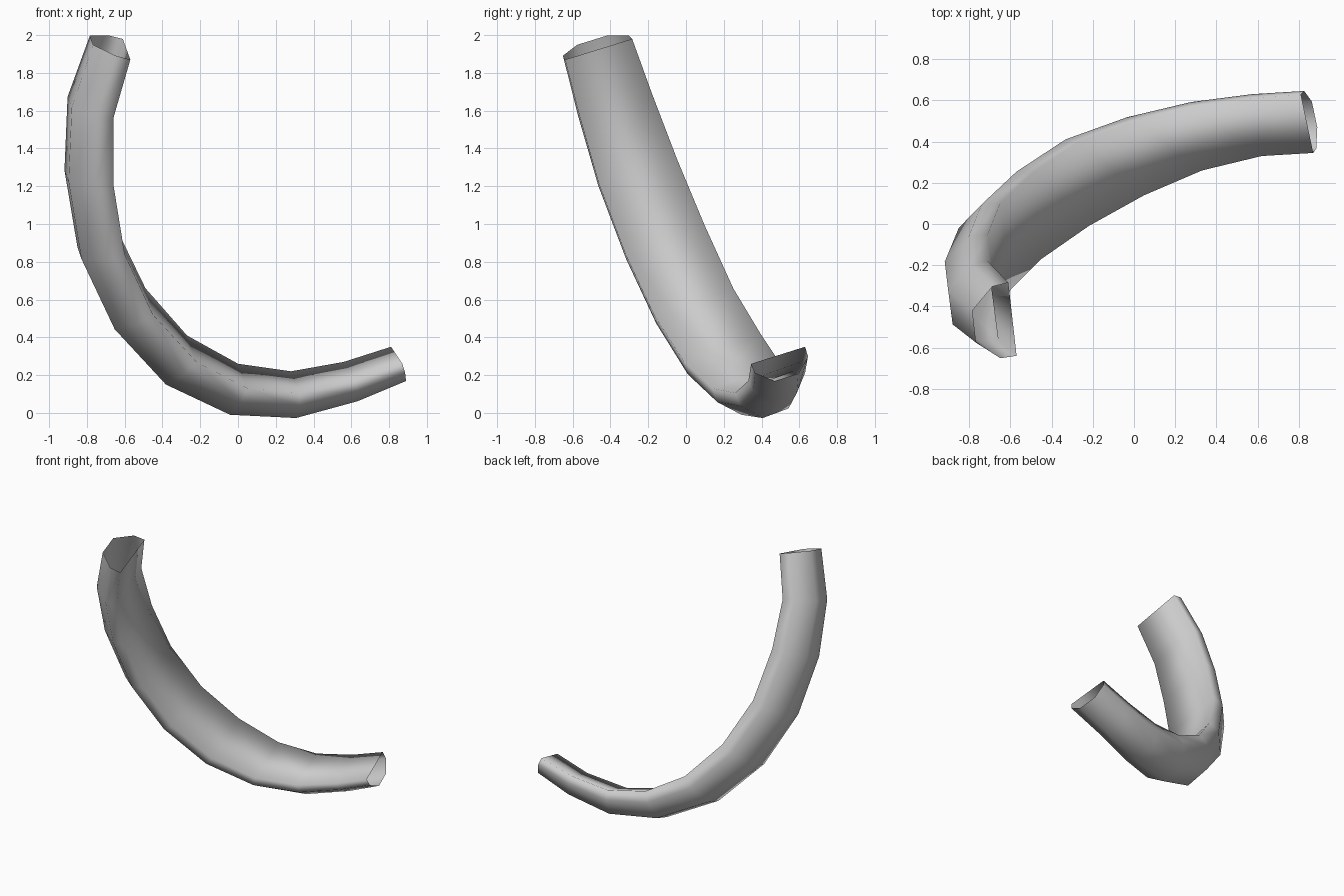
import bpy, bmesh
from mathutils import Vector

if "Cube" in bpy.data.objects:
    bpy.data.objects.remove(bpy.data.objects["Cube"])

# Front and rear edges of the flat inner side, with depth of the D section, per ring
front = [(-.57, -.64, 1.87), (-.66, -.56, 1.56), (-.66, -.46, 1.21), (-.60, -.32, .84),
         (-.45, -.17, .52), (-.22, -.01, .27), (.05, .14, .13), (.33, .26, .105),
         (.62, .33, .17), (.87, .345, .26)]
rear = [(-.61, -.285, 1.98), (-.71, -.18, 1.69), (-.71, -.05, 1.35), (-.65, .10, .99),
        (-.49, .25, .66), (-.27, .40, .41), (0, .50, .26), (.28, .57, .22),
        (.56, .61, .27), (.81, .63, .35)]
depth = [.195, .21, .225, .225, .225, .22, .20, .175, .15, .13]
# D-shaped profile: position across the width (0 front, 1 rear), share of depth
profile = [(0, 0), (.01, .42), (.28, 1), (.72, 1), (.99, .42), (1, 0)]

F = [Vector(p) for p in front]
B = [Vector(p) for p in rear]
mid = [(f + b) / 2 for f, b in zip(F, B)]
last = len(mid) - 1

# Open-ended curved tube
bm = bmesh.new()
rings = []
for i in range(last + 1):
    tangent = mid[min(i + 1, last)] - mid[max(i - 1, 0)]
    outward = (B[i] - F[i]).cross(tangent).normalized()
    rings.append([bm.verts.new(F[i].lerp(B[i], u) + outward * depth[i] * v)
                  for u, v in profile])
n = len(profile)
for a, b in zip(rings, rings[1:]):
    for j in range(n):
        k = (j + 1) % n
        bm.faces.new((a[j], a[k], b[k], b[j]))
bmesh.ops.recalc_face_normals(bm, faces=bm.faces)
for f in bm.faces:
    f.smooth = True
mesh = bpy.data.meshes.new("curved_tube")
bm.to_mesh(mesh)
bm.free()
obj = bpy.data.objects.new("curved_tube", mesh)
bpy.context.collection.objects.link(obj)
